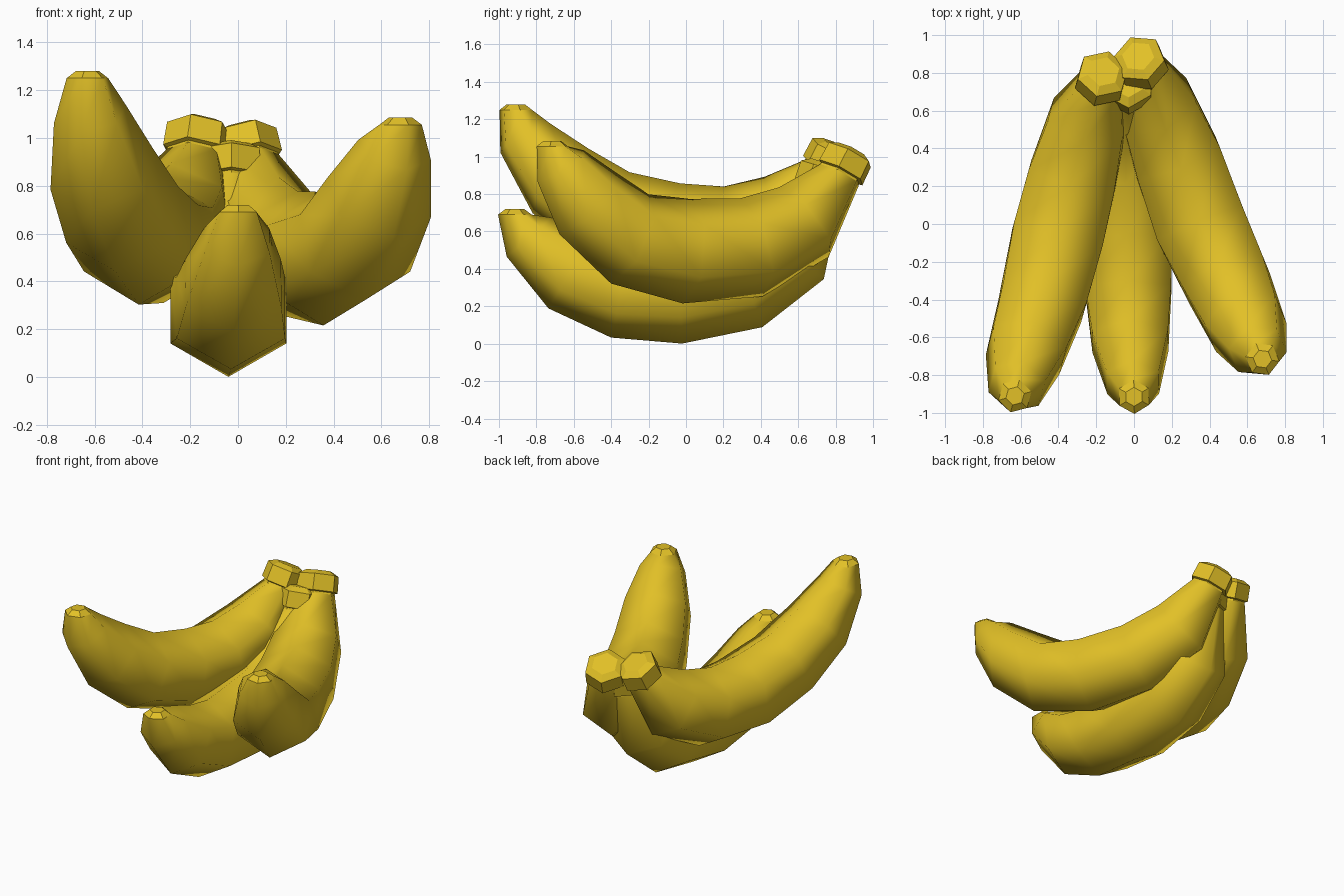
import bpy, bmesh, math
from mathutils import Vector

if "Cube" in bpy.data.objects:
    bpy.data.objects.remove(bpy.data.objects["Cube"])

yellow = bpy.data.materials.new("banana yellow")
yellow.diffuse_color = (0.76, 0.53, 0.02, 1)
yellow.use_nodes = True
yellow.node_tree.nodes["Principled BSDF"].inputs["Base Color"].default_value = yellow.diffuse_color

SIDES = 6
# ring radii from blossom tip to neck, shared by all bananas
RADII = [0.05, 0.09, 0.158, 0.232, 0.262, 0.28, 0.27, 0.235, 0.125]
# stem rings: distance along stem axis, radius
STEM = [(0.012, 0.122), (0.018, 0.142), (0.125, 0.138), (0.152, 0.088)]


def banana(name, path, tilt):
    """Sweep a hexagon along the path, then add the collared stem."""
    pts = [Vector(p) for p in path]
    heading = (pts[0] - pts[-1])
    heading.z = 0
    heading.normalize()
    side = heading.cross(Vector((0, 0, 1)))
    axis = -heading * math.sin(tilt) + Vector((0, 0, math.cos(tilt)))

    rings = []
    for i, (p, r) in enumerate(zip(pts, RADII)):
        if i < 2:
            t = Vector((0, 0, -1))
        elif i == len(pts) - 1:
            t = axis
        else:
            t = (pts[i + 1] - p).normalized() + (p - pts[i - 1]).normalized()
        rings.append((p, r, t))
    rings += [(pts[-1] + axis * d, r, axis) for d, r in STEM]

    bm = bmesh.new()
    loops = []
    for p, r, t in rings:
        t = t - side * t.dot(side)
        up = side.cross(t.normalized())
        loops.append([bm.verts.new(p + r * (up * math.cos(a) + side * math.sin(a)))
                      for a in (math.tau * k / SIDES for k in range(SIDES))])
    for i, (a, b) in enumerate(zip(loops, loops[1:])):
        for k in range(SIDES):
            n = (k + 1) % SIDES
            f = bm.faces.new((a[k], a[n], b[n], b[k]))
            f.smooth = 1 <= i < len(RADII) - 1   # smooth body, faceted stem and tip
    bm.faces.new(loops[0])
    bm.faces.new(loops[-1])
    bmesh.ops.recalc_face_normals(bm, faces=bm.faces)
    # crisp edges where body meets tip and stem
    for e in bm.edges:
        if any(not f.smooth for f in e.link_faces):
            e.smooth = False
    me = bpy.data.meshes.new(name)
    bm.to_mesh(me)
    bm.free()
    me.materials.append(yellow)
    bpy.context.collection.objects.link(bpy.data.objects.new(name, me))


banana("left_banana", [
    (-0.63, -0.91, 1.28), (-0.63, -0.91, 1.25), (-0.62, -0.86, 1.10),
    (-0.57, -0.67, 0.87), (-0.485, -0.41, 0.68), (-0.405, -0.07, 0.58),
    (-0.325, 0.25, 0.575), (-0.245, 0.55, 0.70), (-0.18, 0.74, 0.925)],
    math.radians(27))

banana("middle_banana", [
    (0, -0.915, 0.72), (0, -0.915, 0.69), (-0.005, -0.84, 0.57),
    (-0.02, -0.62, 0.39), (-0.03, -0.35, 0.29), (-0.04, -0.04, 0.28),
    (-0.045, 0.31, 0.34), (-0.045, 0.56, 0.50), (-0.03, 0.71, 0.82)],
    math.radians(17))

banana("right_banana", [
    (0.68, -0.715, 1.085), (0.68, -0.715, 1.055), (0.655, -0.67, 0.95),
    (0.59, -0.525, 0.75), (0.49, -0.30, 0.56), (0.35, 0.0, 0.495),
    (0.225, 0.35, 0.515), (0.115, 0.63, 0.65), (0.05, 0.82, 0.90)],
    math.radians(29))
